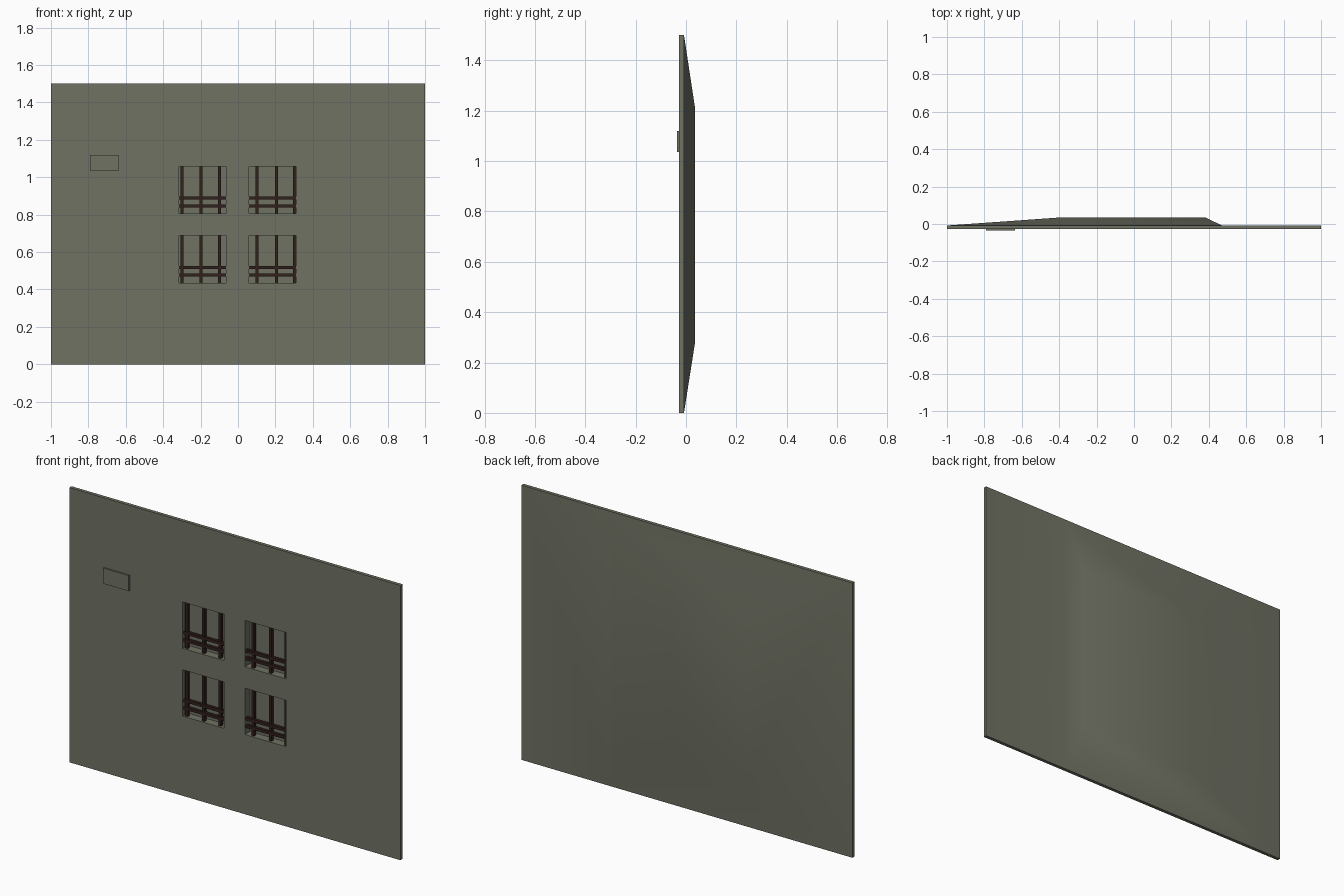
import bpy, bmesh

if "Cube" in bpy.data.objects:
    bpy.data.objects.remove(bpy.data.objects["Cube"])

FRONT, BACK, BULGE = -0.027, -0.008, 0.036   # wall planes in y
RECESS = 0.018                               # depth plane of window niches
WIN_X = [(-0.315, -0.065), (0.06, 0.31)]
WIN_Z = [(0.435, 0.688), (0.805, 1.058)]


def material(name, rgb):
    m = bpy.data.materials.new(name)
    m.diffuse_color = (*rgb, 1)
    m.use_nodes = True
    m.node_tree.nodes["Principled BSDF"].inputs["Base Color"].default_value = m.diffuse_color
    return m


stone = material("grey_green_plaster", (0.162, 0.168, 0.126))
iron = material("dark_brown_iron", (0.030, 0.014, 0.012))


def finish(bm, name, mat, smooth=False):
    bmesh.ops.remove_doubles(bm, verts=bm.verts, dist=1e-5)
    bmesh.ops.recalc_face_normals(bm, faces=bm.faces)
    me = bpy.data.meshes.new(name)
    bm.to_mesh(me)
    bm.free()
    me.materials.append(mat)
    ob = bpy.data.objects.new(name, me)
    bpy.context.collection.objects.link(ob)
    if smooth:
        bpy.context.view_layer.objects.active = ob
        ob.select_set(True)
        bpy.ops.object.shade_smooth_by_angle()
        ob.select_set(False)
    return ob


def add_box(bm, x, y, z):
    r = bmesh.ops.create_cube(bm, size=1)
    for v in r["verts"]:
        v.co = [(a[0] + a[1]) / 2 + c * (a[1] - a[0]) for a, c in zip((x, y, z), v.co)]


def quad(bm, *pts):
    bm.faces.new([bm.verts.new(p) for p in pts])


def rect(x0, x1, z0, z1, y):
    return [(x0, y, z0), (x1, y, z0), (x1, y, z1), (x0, y, z1)]


def band(bm, a, b):
    # ring of quads joining two rectangles
    for i in range(4):
        j = (i + 1) % 4
        quad(bm, a[i], a[j], b[j], b[i])


# wall: front face with window niches, rim and bulged back
bm = bmesh.new()
xs = sorted([-1, 0.47, 1] + [v for w in WIN_X for v in w])
zs = sorted([0, 1.5] + [v for w in WIN_Z for v in w])
for x0, x1 in zip(xs, xs[1:]):
    for z0, z1 in zip(zs, zs[1:]):
        face = rect(x0, x1, z0, z1, FRONT)
        if (x0, x1) in WIN_X and (z0, z1) in WIN_Z:
            inner = rect(x0, x1, z0, z1, RECESS)
            band(bm, face, inner)
            quad(bm, *inner)
        else:
            quad(bm, *face)
for x0, x1 in zip(xs, xs[1:]):
    for z in (0, 1.5):
        quad(bm, (x0, FRONT, z), (x1, FRONT, z), (x1, BACK, z), (x0, BACK, z))
for z0, z1 in zip(zs, zs[1:]):
    for x in (-1, 1):
        quad(bm, (x, FRONT, z0), (x, FRONT, z1), (x, BACK, z1), (x, BACK, z0))
base = rect(-1, 0.47, 0, 1.5, BACK)
top = rect(-0.38, 0.38, 0.28, 1.21, BULGE)
band(bm, base, top)
quad(bm, *top)
quad(bm, *rect(0.47, 1, 0, 1.5, BACK))
finish(bm, "wall", stone, smooth=True)

# raised plate on the front
bm = bmesh.new()
add_box(bm, (-0.79, -0.635), (-0.036, FRONT + 0.002), (1.035, 1.12))
finish(bm, "wall_plate", stone)

# window bars: three uprights and two rails in each niche
R = 0.008
Y = -0.009
for i, (x0, x1) in enumerate(WIN_X):
    for k, (z0, z1) in enumerate(WIN_Z):
        bm = bmesh.new()
        for x in ((-0.299, -0.198, -0.099), (0.101, 0.206, 0.302))[i]:
            add_box(bm, (x - R, x + R), (Y - R, Y + R), (z0, z1))
        for dz in (0.042, 0.083):
            add_box(bm, (x0, x1), (Y - R - 0.002, Y + R - 0.002), (z0 + dz - R, z0 + dz + R))
        finish(bm, f"window_bars_{i}_{k}", iron)
